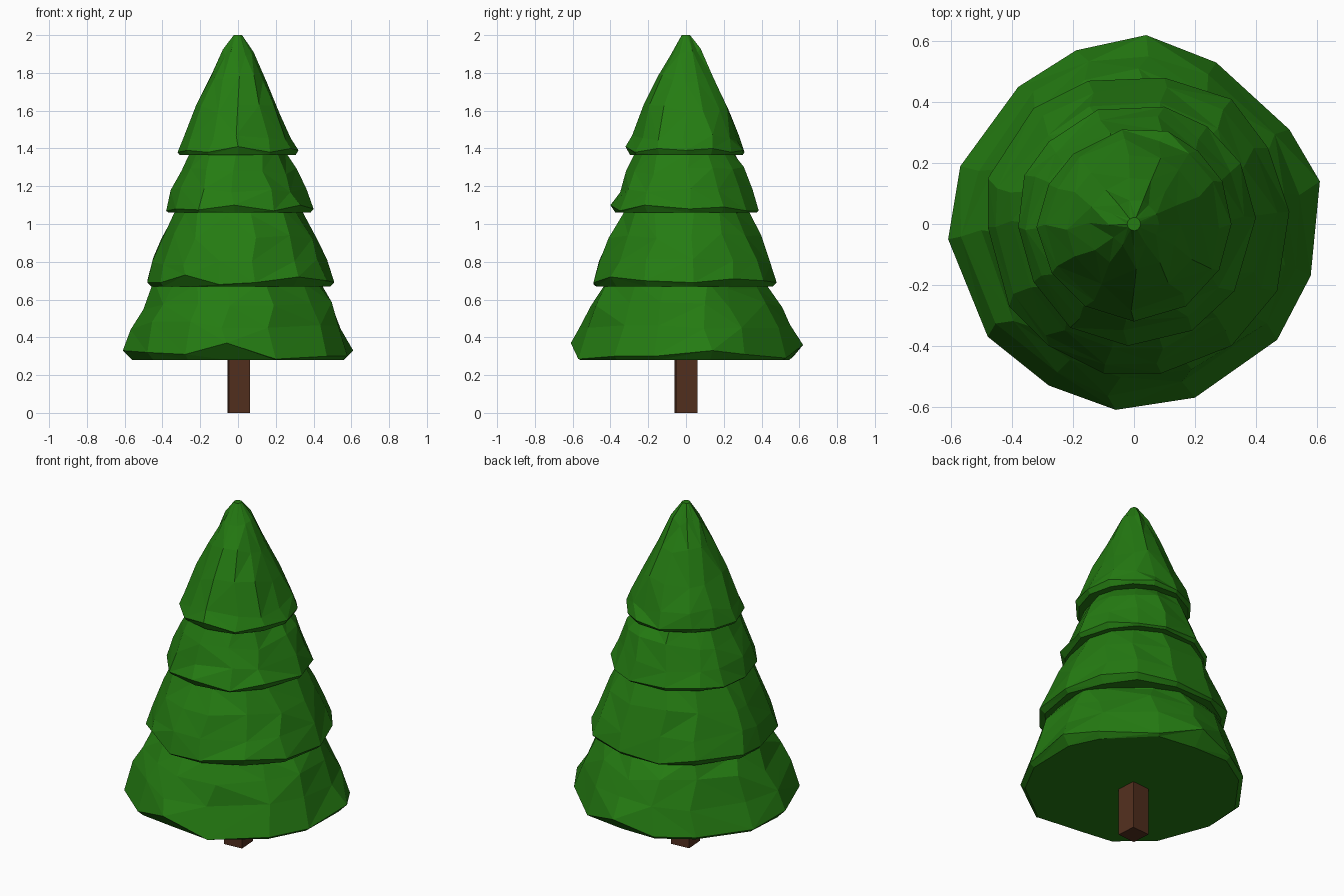
import bpy, bmesh, math, random
from mathutils import Matrix

random.seed(7)


def material(name, rgb):
    m = bpy.data.materials.new(name)
    m.diffuse_color = (*rgb, 1)
    return m


def finish(bm, name, mat):
    bmesh.ops.recalc_face_normals(bm, faces=bm.faces)
    me = bpy.data.meshes.new(name)
    bm.to_mesh(me)
    bm.free()
    me.materials.append(mat)
    ob = bpy.data.objects.new(name, me)
    bpy.context.collection.objects.link(ob)
    return ob


green = material("needles", (0.018, 0.2, 0.006))
brown = material("bark", (0.085, 0.028, 0.013))


def tier(name, rim, rim_z, floor, profile, tip=None):
    """Faceted skirt: flat base, uneven rim, then rings (radius, z) rising inward."""
    bm = bmesh.new()
    n = len(rim)
    mean = sum(math.hypot(*p) for p in rim) / n
    rings = []
    base = []
    for i, (x, y) in enumerate(rim):
        k = 0.985 - 1.3 * (rim_z[i] - floor)
        base.append(bm.verts.new((x * k, y * k, floor)))
    rings.append(base)
    rings.append([bm.verts.new((x, y, z)) for (x, y), z in zip(rim, rim_z)])
    for level, (r, z) in enumerate(profile):
        ring = []
        keep = 0.6 ** (level + 1)          # irregular outline fades upward
        for x, y in rim:
            a = math.atan2(y, x) + random.uniform(-0.06, 0.06)
            rr = r * (1 + keep * (math.hypot(x, y) / mean - 1))
            rr *= random.uniform(0.97, 1.03)
            dz = random.uniform(-0.025, 0.025) if r > 0.05 else 0
            ring.append(bm.verts.new((rr * math.cos(a), rr * math.sin(a), z + dz)))
        rings.append(ring)
    for a, b in zip(rings, rings[1:]):
        for i in range(n):
            j = (i + 1) % n
            if random.random() < 0.5:
                bm.faces.new((a[i], a[j], b[j]))
                bm.faces.new((a[i], b[j], b[i]))
            else:
                bm.faces.new((a[i], a[j], b[i]))
                bm.faces.new((a[j], b[j], b[i]))
    bm.faces.new(base[::-1])
    bm.faces.new(rings[-1])
    return finish(bm, name, green)


# Bottom skirt
tier("lower_branches",
     [(0.04, 0.62), (-0.19, 0.57), (-0.38, 0.45), (-0.57, 0.19), (-0.61, -0.05),
      (-0.48, -0.37), (-0.28, -0.53), (-0.06, -0.61), (0.20, -0.57), (0.47, -0.38),
      (0.58, -0.17), (0.61, 0.14), (0.51, 0.31), (0.27, 0.53)],
     [0.36, 0.30, 0.30, 0.30, 0.33, 0.32, 0.31, 0.37, 0.285, 0.30, 0.30, 0.33, 0.31, 0.29],
     0.28, [(0.555, 0.46), (0.50, 0.57), (0.435, 0.68), (0.38, 0.75)])

# Second skirt
tier("middle_branches",
     [(0.10, 0.48), (-0.15, 0.47), (-0.33, 0.38), (-0.48, 0.15), (-0.48, -0.01),
      (-0.41, -0.27), (-0.28, -0.40), (-0.10, -0.49), (0.09, -0.49), (0.32, -0.40),
      (0.47, -0.22), (0.51, 0.04), (0.44, 0.25), (0.32, 0.41)],
     [0.69, 0.68, 0.71, 0.70, 0.69, 0.69, 0.73, 0.68, 0.69, 0.72, 0.70, 0.69, 0.71, 0.70],
     0.67, [(0.465, 0.80), (0.41, 0.94), (0.345, 1.07), (0.29, 1.13)])

# Third skirt
tier("upper_branches",
     [(0.10, 0.385), (-0.12, 0.375), (-0.28, 0.27), (-0.36, 0.16), (-0.38, -0.01),
      (-0.33, -0.19), (-0.21, -0.34), (-0.02, -0.40), (0.19, -0.35), (0.33, -0.22),
      (0.40, 0.02), (0.35, 0.20), (0.24, 0.32)],
     [1.07, 1.08, 1.08, 1.07, 1.07, 1.08, 1.075, 1.10, 1.07, 1.10, 1.08, 1.09, 1.07],
     1.06, [(0.355, 1.18), (0.31, 1.28), (0.25, 1.39), (0.2, 1.45)])

# Pointed crown
tier("crown",
     [(0.11, 0.305), (-0.04, 0.31), (-0.20, 0.23), (-0.28, 0.13), (-0.32, -0.01),
      (-0.27, -0.16), (-0.16, -0.27), (0.0, -0.32), (0.17, -0.27), (0.28, -0.15),
      (0.32, 0.0), (0.29, 0.14), (0.21, 0.24)],
     [1.39, 1.38, 1.39, 1.38, 1.38, 1.39, 1.38, 1.41, 1.38, 1.40, 1.39, 1.40, 1.38],
     1.365, [(0.285, 1.46), (0.225, 1.61), (0.15, 1.77), (0.08, 1.91), (0.022, 2.0)])

# Square trunk, slightly turned
bm = bmesh.new()
bmesh.ops.create_cube(bm, size=1, matrix=Matrix.Translation((0.003, 0, 0.16))
                      @ Matrix.Rotation(math.radians(4), 4, 'Z')
                      @ Matrix.Diagonal((0.112, 0.112, 0.32, 1)))
finish(bm, "trunk", brown)
